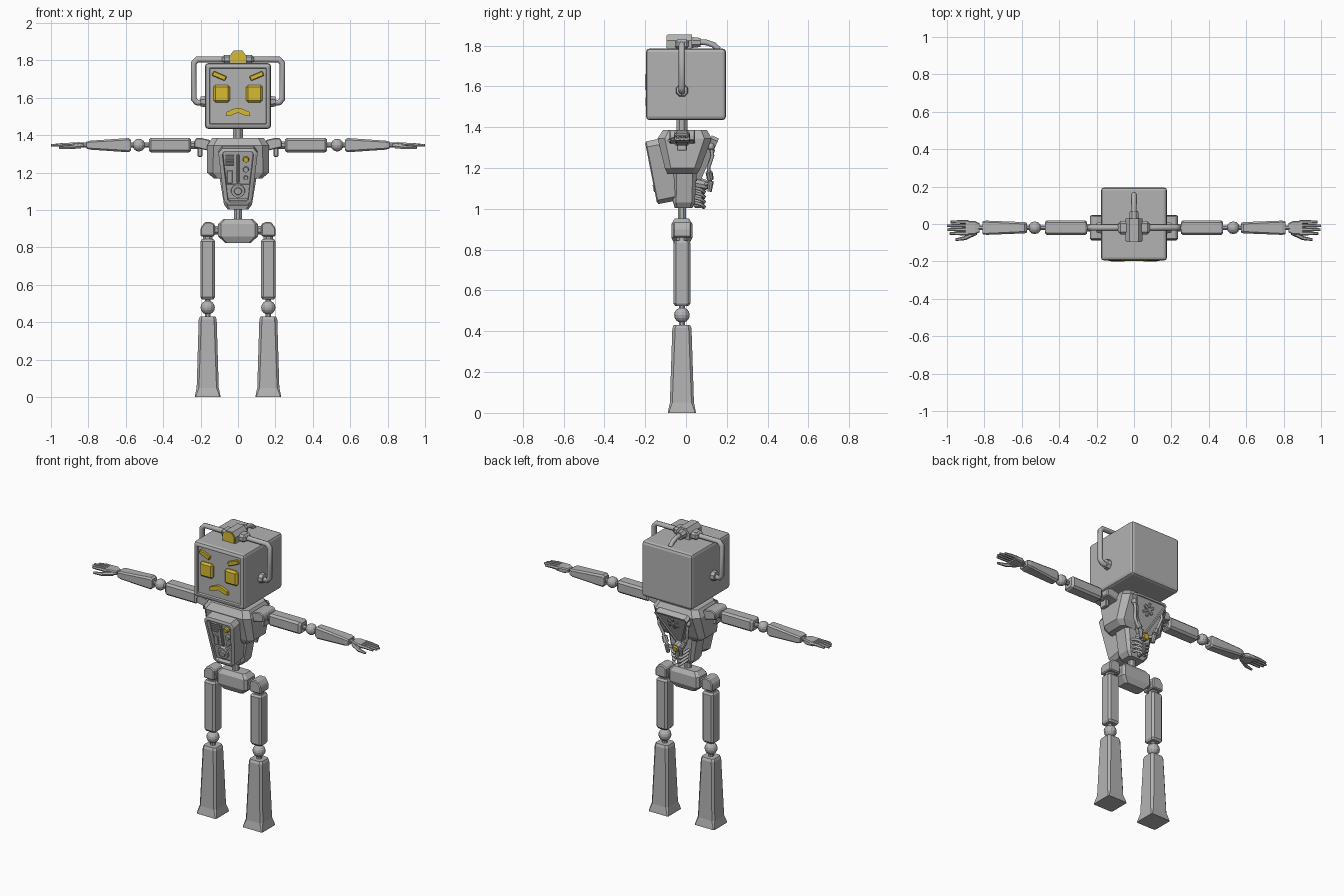
import bpy, bmesh, math
from mathutils import Matrix, Vector

if "Cube" in bpy.data.objects:
    bpy.data.objects.remove(bpy.data.objects["Cube"])


def material(name, rgb):
    m = bpy.data.materials.new(name)
    m.diffuse_color = (*rgb, 1)
    m.use_nodes = True
    m.node_tree.nodes["Principled BSDF"].inputs["Base Color"].default_value = m.diffuse_color
    return m


GREY = material("robot grey", (0.45, 0.45, 0.45))
YELLOW = material("lamp yellow", (0.68, 0.50, 0.03))
I4 = Matrix.Identity(4)


def finish(bm, name, mat, mtx=I4, mirror=False):
    """Turn a bmesh into an object, optionally with a copy on the other side."""
    bm.transform(mtx)
    bmesh.ops.recalc_face_normals(bm, faces=bm.faces[:])
    for k in range(2 if mirror else 1):
        if k:
            bm.transform(Matrix.Diagonal((-1, 1, 1, 1)))
            bmesh.ops.reverse_faces(bm, faces=bm.faces[:])
        me = bpy.data.meshes.new(name)
        bm.to_mesh(me)
        me.materials.append(mat)
        side = ("left_", "right_")[k] if mirror else ""
        bpy.context.collection.objects.link(bpy.data.objects.new(side + name, me))
    bm.free()


def bevel(bm, w, seg=1):
    bmesh.ops.bevel(bm, geom=bm.edges[:], offset=w, segments=seg, profile=0.5, affect='EDGES')


def box(name, loc, size, w=0.0, mat=GREY, mtx=I4, mirror=False, seg=1, recess=None):
    bm = bmesh.new()
    bmesh.ops.create_cube(bm, size=1, matrix=Matrix.Diagonal((*size, 1)))
    if w:
        bevel(bm, w, seg)
    if recess:                                   # sink the front face
        bm.normal_update()
        f = min(bm.faces, key=lambda f: f.calc_center_median().y)
        bmesh.ops.inset_region(bm, faces=[f], thickness=recess[0])
        bmesh.ops.inset_region(bm, faces=[f], thickness=0.004, depth=-recess[1])
    finish(bm, name, mat, mtx @ Matrix.Translation(loc), mirror)


def loft(name, rings, mat=GREY, mtx=I4, mirror=False):
    """Chamfered rectangular rings (z, y centre, half x, half y, chamfer)."""
    bm = bmesh.new()
    prev = None
    for z, cy, hx, hy, c in rings:
        pts = [(hx - c, -hy), (hx, c - hy), (hx, hy - c), (hx - c, hy),
               (c - hx, hy), (-hx, hy - c), (-hx, c - hy), (c - hx, -hy)]
        ring = [bm.verts.new((x, y + cy, z)) for x, y in pts]
        if prev:
            for i in range(8):
                j = (i + 1) % 8
                bm.faces.new((prev[i], prev[j], ring[j], ring[i]))
        else:
            bm.faces.new(ring[::-1])
        prev = ring
    bm.faces.new(prev)
    finish(bm, name, mat, mtx, mirror)


def prism(name, pts, y0, y1, mat=GREY, mtx=I4, insets=(), w=0.0, mirror=False):
    """Extrude an (x, z) outline from y0 (front) to y1; insets act on the y0 face."""
    bm = bmesh.new()
    a = [bm.verts.new((x, y0, z)) for x, z in pts]
    b = [bm.verts.new((x, y1, z)) for x, z in pts]
    front = bm.faces.new(a)
    bm.faces.new(b[::-1])
    for i in range(len(pts)):
        j = (i + 1) % len(pts)
        bm.faces.new((a[j], a[i], b[i], b[j]))
    bmesh.ops.recalc_face_normals(bm, faces=bm.faces[:])
    for t, d in insets:
        bmesh.ops.inset_region(bm, faces=[front], thickness=t, depth=d)
    if w:
        bevel(bm, w)
    finish(bm, name, mat, mtx, mirror)


def rod(name, p0, p1, r0, r1=None, n=8, mat=GREY, mtx=I4, mirror=False):
    p0, p1 = Vector(p0), Vector(p1)
    d = p1 - p0
    m = Matrix.Translation((p0 + p1) / 2) @ d.to_track_quat('Z', 'Y').to_matrix().to_4x4()
    bm = bmesh.new()
    bmesh.ops.create_cone(bm, cap_ends=True, segments=n, radius1=r0,
                          radius2=r0 if r1 is None else r1, depth=d.length,
                          matrix=m @ Matrix.Rotation(math.pi / n, 4, 'Z'))
    finish(bm, name, mat, mtx, mirror)


def ball(name, loc, r, mirror=False):
    bm = bmesh.new()
    bmesh.ops.create_uvsphere(bm, u_segments=12, v_segments=8, radius=r)
    finish(bm, name, GREY, Matrix.Translation(loc), mirror)


def tube(name, path, r, mirror=False):
    cu = bpy.data.curves.new(name, 'CURVE')
    cu.dimensions, cu.bevel_depth, cu.bevel_resolution, cu.use_fill_caps = '3D', r, 2, True
    sp = cu.splines.new('POLY')
    sp.points.add(len(path) - 1)
    for p, co in zip(sp.points, path):
        p.co = (*co, 1)
    ob = bpy.data.objects.new(name, cu)
    bm = bmesh.new()
    me = ob.to_mesh()
    bm.from_mesh(me)
    ob.to_mesh_clear()
    bpy.data.objects.remove(ob)
    bpy.data.curves.remove(cu)
    finish(bm, name, GREY, I4, mirror)


CY = -0.02                                       # depth of the body's centre line

# Head with a recessed face
box("head", (0, 0, 1.61), (0.354, 0.392, 0.352), 0.018, seg=2, recess=(0.011, 0.014))
box("eye", (0.087, -0.186, 1.622), (0.09, 0.03, 0.092), 0.011, YELLOW, mirror=True)
box("brow", (0, 0, 0), (0.076, 0.026, 0.027), 0.004, YELLOW,
    Matrix.Translation((0.1, -0.184, 1.717)) @ Matrix.Rotation(-0.4, 4, 'Y'), True)
prism("mouth", [(-0.066, 1.504), (-0.035, 1.507), (0, 1.521), (0.035, 1.507), (0.066, 1.504),
                (0.06, 1.525), (0.012, 1.546), (-0.012, 1.546), (-0.06, 1.525)], -0.199, -0.175, YELLOW)

# Head lamp, side handles and ears
lamp = [(-0.045, 1.785), (0.045, 1.785), (0.045, 1.825), (0.023, 1.853), (-0.023, 1.853), (-0.045, 1.825)]
prism("head_lamp_housing", lamp, -0.09, 0.03)
prism("head_lamp_glass", [(x * 0.9, 1.815 + (z - 1.815) * 0.9) for x, z in lamp], -0.096, -0.088, YELLOW)
box("head_lamp_mount", (0, CY, 1.807), (0.17, 0.07, 0.046), 0.012)
rod("lamp_tail_joint", (0, 0.02, 1.815), (0, 0.07, 1.815), 0.03, 0.024)
tube("lamp_tail", [(0, 0.06, 1.817), (0, 0.10, 1.815), (0, 0.135, 1.803), (0, 0.16, 1.78)], 0.014)
tube("handle", [(0.07, CY, 1.805), (0.218, CY, 1.805), (0.237, CY, 1.785),
                (0.237, CY, 1.595), (0.222, CY, 1.575), (0.18, CY, 1.575)], 0.016, True)
rod("ear", (0.17, CY, 1.58), (0.2, CY, 1.58), 0.034, 0.028, mirror=True)

# Neck, torso, spine and pelvis
rod("neck", (0, CY, 1.36), (0, CY, 1.45), 0.029)
loft("torso", [(1.17, -0.018, 0.13, 0.072, 0.02), (1.2, -0.016, 0.165, 0.088, 0.03),
               (1.345, -0.007, 0.165, 0.132, 0.035), (1.386, -0.005, 0.138, 0.108, 0.03)])
loft("waist", [(1.003, -0.012, 0.055, 0.043, 0.012), (1.03, -0.01, 0.075, 0.053, 0.015),
               (1.18, -0.007, 0.1, 0.06, 0.02)])
rod("spine", (0, CY, 0.93), (0, CY, 1.02), 0.022)
loft("pelvis", [(0.825, CY, 0.07, 0.035, 0.01), (0.86, CY, 0.106, 0.052, 0.015),
                (0.925, CY, 0.106, 0.052, 0.015), (0.952, CY, 0.08, 0.035, 0.01)])

# Tilted chest console with a sunken panel
C = Matrix.Translation((0, -0.167, 1.185)) @ Matrix.Rotation(0.194, 4, 'X')
prism("chest_console", [(-0.05, -0.165), (0.05, -0.165), (0.074, -0.145), (0.105, 0.12), (0.085, 0.148),
                        (-0.085, 0.148), (-0.105, 0.12), (-0.074, -0.145)], 0, 0.1, GREY, C,
      insets=((0.014, 0.006), (0.008, 0), (0.004, -0.022)))
prism("console_sill", [(-0.055, -0.13), (0.055, -0.13), (0.062, -0.05), (-0.062, -0.05)], 0.006, 0.03, mtx=C)
for i in range(5):
    box("console_vent", (-0.045, 0.012, 0.105 - i * 0.013), (0.045, 0.012, 0.007), mtx=C)
box("console_slider", (0, 0.012, 0.035), (0.014, 0.014, 0.15), 0.003, mtx=C)
box("console_strip", (-0.045, 0.013, -0.01), (0.03, 0.01, 0.07), 0.003, mtx=C)
rod("console_light", (0.042, 0.02, 0.085), (0.042, -0.004, 0.085), 0.018, 0.014, 10, YELLOW, C)
for z, r in ((0.03, 0.017), (-0.015, 0.013)):
    rod("console_knob", (0.042, 0.02, z), (0.042, 0, z), r, r * 0.8, 10, mtx=C)
rod("console_dial", (0, 0.02, -0.085), (0, -0.002, -0.085), 0.04, 0.036, 12, mtx=C)
rod("console_dial_cap", (0, 0.0, -0.085), (0, -0.01, -0.085), 0.022, 0.018, 12, mtx=C)

# Triangular back plate with a fan (turned so its inset face looks backwards)
B = Matrix.Translation((0, 0.103, 1.255)) @ Matrix.Rotation(-0.41, 4, 'X') @ Matrix.Rotation(math.pi, 4, 'Z')
prism("back_plate", [(-0.115, 0.09), (-0.1, 0.105), (0.1, 0.105), (0.115, 0.09), (0.018, -0.13), (-0.018, -0.13)],
      -0.018, 0.02, GREY, B, insets=((0.012, 0), (0.003, -0.008)))
rod("fan_hub", (0, 0, 0.035), (0, -0.024, 0.035), 0.012, n=10, mtx=B)
for i in range(6):
    R = B @ Matrix.Translation((0, 0, 0.035)) @ Matrix.Rotation(i * math.pi / 3, 4, 'Y')
    box("fan_blade", (0, -0.012, 0.025), (0.017, 0.012, 0.028), 0.003, mtx=R)

# Back lamp, hoses and ribs
rod("back_lamp_ring", (0, 0.05, 1.125), (0, 0.105, 1.115), 0.032, 0.026, 10)
rod("back_lamp_glass", (0, 0.1, 1.116), (0, 0.113, 1.113), 0.021, 0.017, 10, YELLOW)
ball("hose_socket", (0.1, 0.122, 1.305), 0.018, True)
tube("hose", [(0.1, 0.122, 1.305), (0.1, 0.13, 1.26), (0.085, 0.11, 1.2), (0.062, 0.118, 1.16),
              (0.045, 0.12, 1.125), (0.02, 0.095, 1.12)], 0.009, True)
rod("hose_cuff", (0.073, 0.113, 1.18), (0.056, 0.119, 1.145), 0.017, mirror=True)
rod("hose_end", (0.05, 0.122, 1.135), (0.045, 0.115, 1.085), 0.015, 0.011, mirror=True)
for i in range(4):
    z = 1.095 - i * 0.024
    tube("back_rib", [(0.058 - i * 0.005, 0.03, z + 0.01), (0.05 - i * 0.005, 0.07, z),
                      (0.035 - i * 0.004, 0.09, z - 0.012), (0.012, 0.085, z - 0.018)], 0.008, True)
box("rib_spine", (0, 0.06, 1.055), (0.022, 0.045, 0.1), 0.006)

# Shoulders
A = Matrix.Translation((0, 0, 1.347)) @ Matrix.Rotation(math.pi / 2, 4, 'Y')     # local z runs along the arm
prism("shoulder_bracket", [(0.15, 1.375), (0.2, 1.386), (0.225, 1.384), (0.236, 1.365), (0.236, 1.335),
                           (0.19, 1.325), (0.15, 1.315)], CY - 0.062, CY + 0.065, w=0.005, mirror=True)
box("shoulder_foot", (0.203, CY, 1.31), (0.026, 0.05, 0.05), 0.004, mirror=True)
rod("shoulder_axle", (0.2, CY, 1.347), (0.26, CY, 1.347), 0.022, mirror=True)

# Arms
loft("upper_arm", [(0.25, CY, 0.03, 0.03, 0.01), (0.262, CY, 0.038, 0.04, 0.012),
                   (0.465, CY, 0.038, 0.04, 0.012), (0.477, CY, 0.03, 0.03, 0.01)], mtx=A, mirror=True)
rod("elbow_pin", (0.46, CY, 1.347), (0.59, CY, 1.347), 0.014, mirror=True)
ball("elbow", (0.53, CY, 1.347), 0.034, True)
loft("forearm", [(0.572, CY, 0.028, 0.026, 0.008), (0.585, CY, 0.038, 0.03, 0.01),
                 (0.79, CY, 0.024, 0.038, 0.008), (0.81, CY, 0.018, 0.034, 0.006)], mtx=A, mirror=True)

# Hands
rod("wrist", (0.8, CY, 1.347), (0.84, CY, 1.347), 0.014, mirror=True)
loft("palm", [(0.825, CY, 0.011, 0.024, 0.005), (0.85, CY, 0.016, 0.036, 0.006),
              (0.9, CY, 0.013, 0.038, 0.005)], mtx=A, mirror=True)
for i, tip in enumerate((0.98, 1.0, 0.998, 0.985)):
    y = 0.011 - i * 0.0205
    mid = (0.895 + tip) / 2
    rod("finger_base", (0.885, y, 1.35), (mid + 0.002, y, 1.35), 0.0105, 0.0095, 6, mirror=True)
    rod("finger_tip", (mid, y, 1.349), (tip, y, 1.346), 0.0095, 0.007, 6, mirror=True)
rod("thumb_base", (0.845, -0.045, 1.342), (0.905, -0.076, 1.335), 0.014, 0.011, 6, mirror=True)
rod("thumb_tip", (0.9, -0.075, 1.335), (0.955, -0.084, 1.333), 0.011, 0.007, 6, mirror=True)

# Legs
L = Matrix.Translation((0.162, 0, 0))
rod("hip_axle", (0.09, CY, 0.893), (0.14, CY, 0.893), 0.025, mirror=True)
prism("hip", [(0.124, 0.86), (0.2, 0.86), (0.2, 0.905), (0.178, 0.936), (0.146, 0.936), (0.124, 0.925)],
      CY - 0.043, CY + 0.045, w=0.006, mirror=True)
rod("hip_pin", (0.162, CY, 0.83), (0.162, CY, 0.87), 0.028, mirror=True)
loft("thigh", [(0.523, CY, 0.031, 0.032, 0.01), (0.535, CY, 0.039, 0.041, 0.012),
               (0.833, CY, 0.039, 0.041, 0.012), (0.845, CY, 0.031, 0.032, 0.01)], mtx=L, mirror=True)
rod("knee_pin", (0.162, CY, 0.42), (0.162, CY, 0.54), 0.016, mirror=True)
ball("knee", (0.162, CY, 0.479), 0.038, True)
loft("shin", [(0, CY, 0.069, 0.069, 0.006), (0.012, CY, 0.067, 0.067, 0.006), (0.05, CY, 0.059, 0.059, 0.012),
              (0.415, CY, 0.048, 0.047, 0.014), (0.43, CY, 0.042, 0.04, 0.012)], mtx=L, mirror=True)
